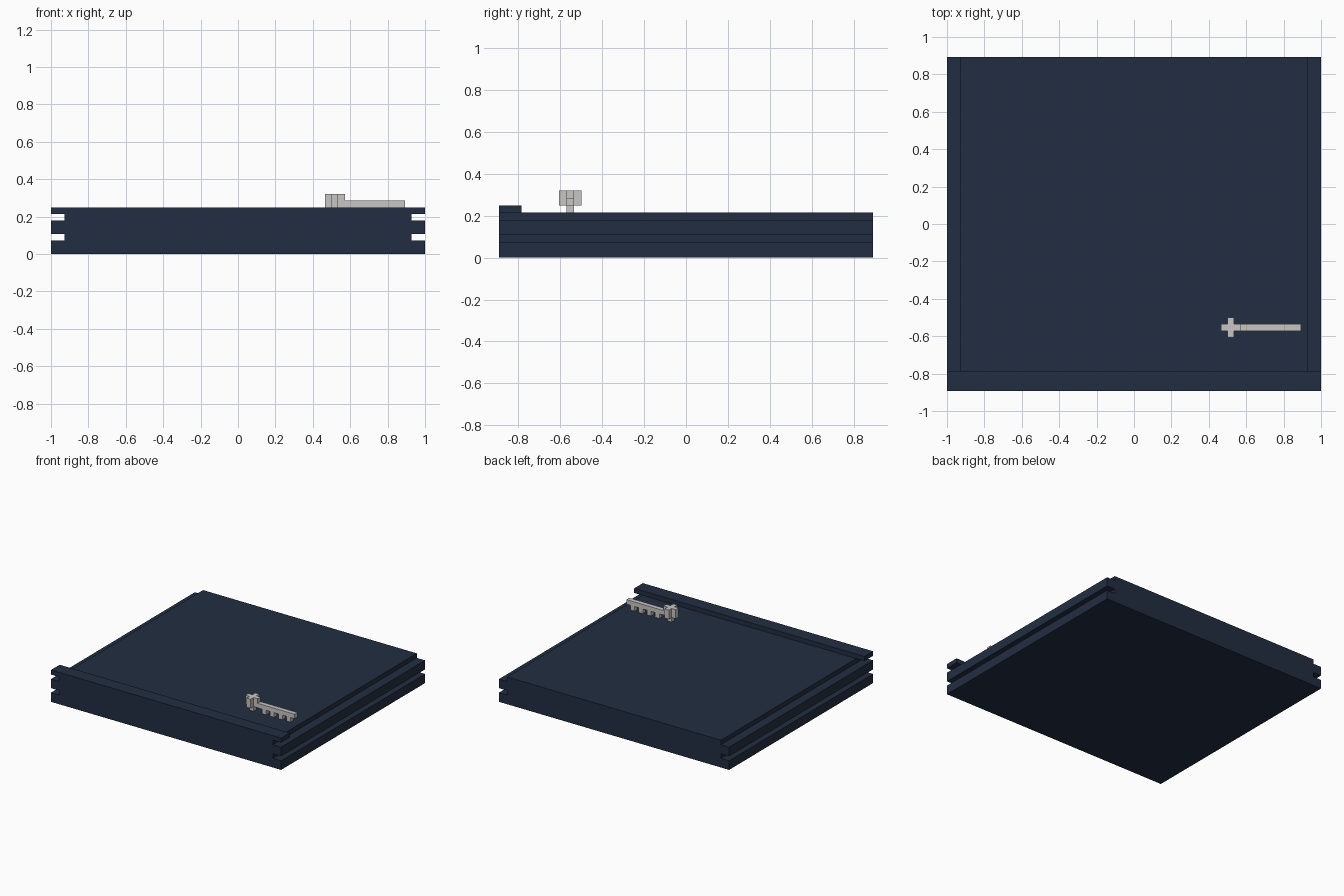
import bpy, bmesh

if "Cube" in bpy.data.objects:
    bpy.data.objects.remove(bpy.data.objects["Cube"])

V = 1 / 28  # one block of the voxel grid


def material(name, rgb):
    m = bpy.data.materials.new(name)
    m.diffuse_color = (*rgb, 1)
    m.use_nodes = True
    m.node_tree.nodes["Principled BSDF"].inputs["Base Color"].default_value = m.diffuse_color
    return m


navy = material("navy", (0.016, 0.0265, 0.054))
grey = material("light grey", (0.58, 0.565, 0.56))


def finish(name, bm, mat):
    bmesh.ops.recalc_face_normals(bm, faces=bm.faces[:])
    me = bpy.data.meshes.new(name)
    bm.to_mesh(me)
    bm.free()
    me.materials.append(mat)
    ob = bpy.data.objects.new(name, me)
    bpy.context.collection.objects.link(ob)
    return ob


def extrude_y(name, profile, y0, y1, mat):
    """Extrude an x-z outline (in blocks) from y0 to y1."""
    bm = bmesh.new()
    face = bm.faces.new([bm.verts.new((x * V, y0 * V, z * V)) for x, z in profile])
    new = bmesh.ops.extrude_face_region(bm, geom=[face])["geom"]
    verts = [g for g in new if isinstance(g, bmesh.types.BMVert)]
    bmesh.ops.translate(bm, verts=verts, vec=(0, (y1 - y0) * V, 0))
    return finish(name, bm, mat)


def extrude_z(name, outline, z0, z1, mat):
    """Extrude an x-y outline (in blocks) from z0 to z1."""
    bm = bmesh.new()
    face = bm.faces.new([bm.verts.new((x * V, y * V, z0 * V)) for x, y in outline])
    new = bmesh.ops.extrude_face_region(bm, geom=[face])["geom"]
    verts = [g for g in new if isinstance(g, bmesh.types.BMVert)]
    bmesh.ops.translate(bm, verts=verts, vec=(0, 0, (z1 - z0) * V))
    return finish(name, bm, mat)


# Slab with a groove in each side and a stepped top edge
half = [(28, 0), (28, 2), (26, 2), (26, 3), (28, 3), (28, 5), (26, 5), (26, 6)]
extrude_y("slab", half + [(-x, z) for x, z in reversed(half)], -25, 25, navy)

# Raised full-width lip along the front
extrude_y("front_lip", [(-28, 6), (28, 6), (28, 7), (-28, 7)], -25, -22, navy)

# Plus-shaped handle head
head = [(13, -16), (14, -16), (14, -17), (15, -17), (15, -16), (16, -16),
        (16, -15), (15, -15), (15, -14), (14, -14), (14, -15), (13, -15)]
extrude_z("handle_head", head, 7, 9, grey)
extrude_y("handle_post", [(14, 6), (15, 6), (15, 7), (14, 7)], -16, -15, grey)

# Toothed bar: blocks hang under every second step
under = []
for x in (17, 19, 21, 23):
    under += [(x, 7), (x, 6), (x + 1, 6), (x + 1, 7)]
extrude_y("toothed_bar", [(16, 7)] + under + [(25, 7), (25, 8), (16, 8)], -16, -15, grey)
